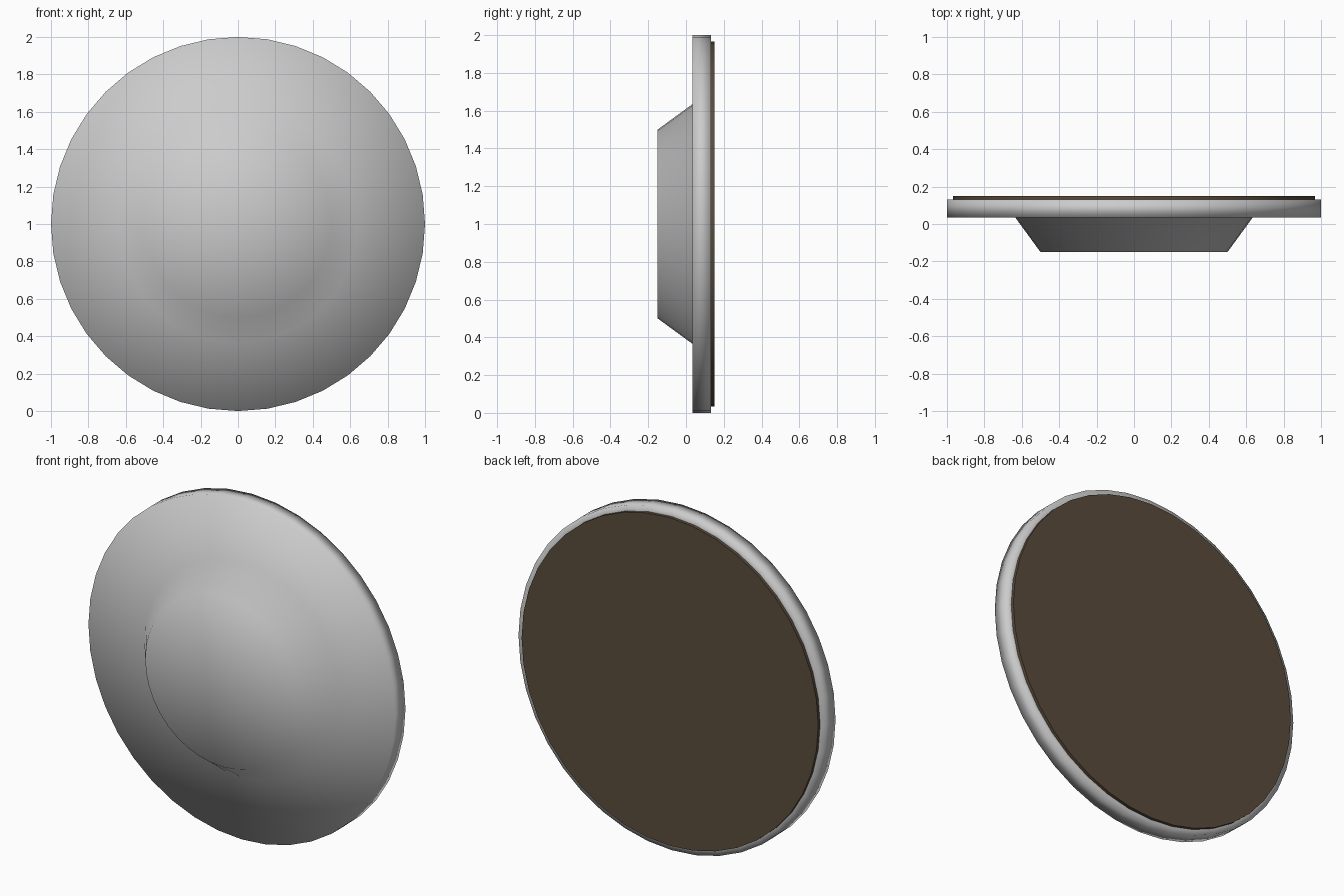
import bpy, bmesh, math

if "Cube" in bpy.data.objects:
    bpy.data.objects.remove(bpy.data.objects["Cube"])

SIDES = 40
CENTRE_Z = 1.0


def revolve(name, profile):
    """Lathe (radius, y) points around the y axis; end rings are capped with a fan."""
    bm = bmesh.new()
    rings = []
    for r, y in profile:
        rings.append([bm.verts.new((r * math.sin(2 * math.pi * i / SIDES), y,
                                    CENTRE_Z + r * math.cos(2 * math.pi * i / SIDES)))
                      for i in range(SIDES)])
    caps = [bm.verts.new((0, profile[k][1], CENTRE_Z)) for k in (0, -1)]
    for i in range(SIDES):
        j = (i + 1) % SIDES
        for a, b in zip(rings, rings[1:]):
            bm.faces.new((a[i], a[j], b[j], b[i]))
        bm.faces.new((caps[0], rings[0][j], rings[0][i]))
        bm.faces.new((caps[1], rings[-1][i], rings[-1][j]))
    bmesh.ops.recalc_face_normals(bm, faces=bm.faces[:])
    mesh = bpy.data.meshes.new(name)
    bm.to_mesh(mesh)
    bm.free()
    obj = bpy.data.objects.new(name, mesh)
    bpy.context.collection.objects.link(obj)
    mesh.shade_smooth()
    return obj


# Metal shield face: raised centre boss, flat flange, rim and back
revolve("shield_face", [(0.5, -0.15), (0.635, 0.035), (1.0, 0.035),
                        (1.0, 0.132), (0.96, 0.132)])

# Thin wooden backing disc
backing = revolve("wood_backing", [(0.967, 0.128), (0.967, 0.15)])
bpy.context.view_layer.objects.active = backing
backing.select_set(True)
bpy.ops.object.shade_smooth_by_angle(angle=math.radians(30))
wood = bpy.data.materials.new("dark_wood")
wood.diffuse_color = (0.10, 0.07, 0.045, 1)
wood.use_nodes = True
wood.node_tree.nodes["Principled BSDF"].inputs["Base Color"].default_value = wood.diffuse_color
backing.data.materials.append(wood)
